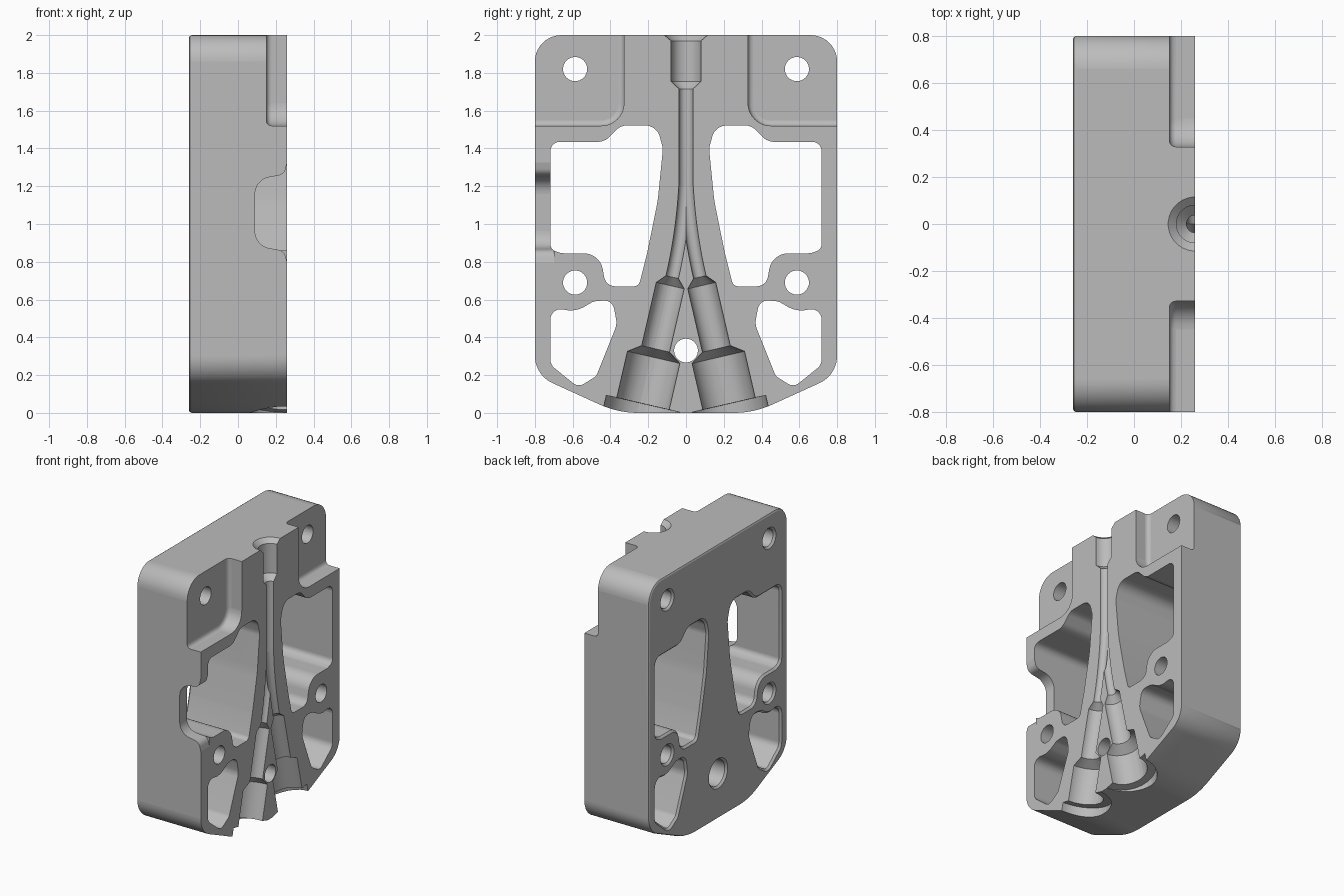
import bpy, bmesh, math
from mathutils import Vector

cube = bpy.data.objects.get("Cube")
if cube:
    bpy.data.objects.remove(cube, do_unlink=True)

FACE, BACK = 0.26, -0.26      # parting face and rear face, along x

metal = bpy.data.materials.new("light_grey_metal")
metal.use_nodes = True
metal.diffuse_color = (0.5, 0.5, 0.5, 1)
metal.node_tree.nodes["Principled BSDF"].inputs["Base Color"].default_value = (0.5, 0.5, 0.5, 1)


def rounded(corners, segs=8):
    """Closed 2D outline from (a, b, radius) corners, counter-clockwise."""
    pts, n, out = [Vector(c[:2]) for c in corners], len(corners), []
    for i, p in enumerate(pts):
        u, v, r = pts[i - 1] - p, pts[(i + 1) % n] - p, corners[i][2]
        if r == 0:
            out.append(p)
            continue
        half = u.angle(v) / 2
        t = min(r / math.tan(half), 0.49 * min(u.length, v.length))
        r = t * math.tan(half)
        u.normalize()
        v.normalize()
        c = p + (u + v).normalized() * r / math.sin(half)
        a, b = p + u * t - c, p + v * t - c
        start = math.atan2(a.y, a.x)
        turn = math.remainder(math.atan2(b.y, b.x) - start, math.tau)
        for k in range(segs + 1):
            ang = start + turn * k / segs
            out.append(Vector((c.x + r * math.cos(ang), c.y + r * math.sin(ang))))
    area = sum(out[i - 1].x * p.y - out[i - 1].y * p.x for i, p in enumerate(out))
    return out if area > 0 else out[::-1]


def circle(y, z, r, n=32):
    return [Vector((y + r * math.cos(math.tau * k / n), z + r * math.sin(math.tau * k / n)))
            for k in range(n)]


def offset(outline, d):
    """Push an outline outward by d."""
    out, n = [], len(outline)
    for i, p in enumerate(outline):
        e1 = (p - outline[i - 1]).normalized()
        e2 = (outline[(i + 1) % n] - p).normalized()
        n1, n2 = Vector((e1.y, -e1.x)), Vector((e2.y, -e2.x))
        m = (n1 + n2).normalized()
        out.append(p + m * d / max(m.dot(n1), 0.3))
    return out


def loft(name, rings):
    """Closed solid through matching rings, with outward normals."""
    bm = bmesh.new()
    loops = [[bm.verts.new(p) for p in ring] for ring in rings]
    n = len(loops[0])
    for lo, hi in zip(loops, loops[1:]):
        for i in range(n):
            j = (i + 1) % n
            bm.faces.new((lo[i], lo[j], hi[j], hi[i]))
    bm.faces.new(loops[0][::-1])
    bm.faces.new(loops[-1])
    bm.normal_update()
    if bm.calc_volume(signed=True) < 0:
        bmesh.ops.reverse_faces(bm, faces=bm.faces[:])
    mesh = bpy.data.meshes.new(name)
    bm.to_mesh(mesh)
    bm.free()
    mesh.materials.append(metal)
    ob = bpy.data.objects.new(name, mesh)
    bpy.context.scene.collection.objects.link(ob)
    return ob


def prism(name, outline, levels):
    """Stack a y-z outline along x; each level is (x, outward offset)."""
    return loft(name, [[(x, p.x, p.y) for p in (offset(outline, d) if d else outline)]
                       for x, d in levels])


def sweep(name, path, n=32):
    """Round passage centred on the parting face through (y, z, radius) stations."""
    rings = []
    for i, (y, z, r) in enumerate(path):
        a, b = path[max(i - 1, 0)], path[min(i + 1, len(path) - 1)]
        t = Vector((b[0] - a[0], b[1] - a[1])).normalized()
        ring = []
        for k in range(n):
            ang = math.tau * (k + 0.5) / n
            c, s = math.cos(ang) * r, math.sin(ang) * r
            ring.append((FACE + s, y - t.y * c, z + t.x * c))
        rings.append(ring)
    return loft(name, rings)


def mirrored(corners, side):
    return [(side * y, z, r) for y, z, r in corners]


def volume(mesh):
    bm = bmesh.new()
    bm.from_mesh(mesh)
    v = bm.calc_volume(signed=True)
    bm.free()
    return v


def carve(ob, cutter):
    """Subtract cutter, taking the first solver whose removed volume is sensible."""
    before, most = volume(ob.data), volume(cutter.data)
    mod = ob.modifiers.new("cut", "BOOLEAN")
    mod.operation, mod.object = "DIFFERENCE", cutter
    for solver in ("EXACT", "MANIFOLD", "FLOAT"):
        mod.solver = solver
        graph = bpy.context.evaluated_depsgraph_get()
        result = bpy.data.meshes.new_from_object(ob.evaluated_get(graph))
        removed = before - volume(result)
        if 1e-6 < removed < most * 1.01:
            ob.data = result
            break
    ob.modifiers.remove(mod)
    bpy.data.objects.remove(cutter, do_unlink=True)


# Main block with a softened rear rim
block_outline = rounded([(0.8, 2, 0.14), (-0.8, 2, 0.14), (-0.8, 0.2, 0.16), (-0.36, 0, 0.5),
                         (0.36, 0, 0.5), (0.8, 0.2, 0.16)], 10)
block = prism("mould_half", block_outline,
              [(BACK, -0.015), (BACK + 0.005, -0.005), (BACK + 0.015, 0), (FACE, 0)])

THROUGH = [(BACK - 0.02, 0.034), (BACK + 0.014, 0), (FACE + 0.1, 0)]
upper_window = [(0.718, 1.435, 0.05), (0.43, 1.435, 0.09), (0.345, 1.522, 0.08),
                (0.155, 1.522, 0.09), (0.122, 1.4, 0.1), (0.15, 1.12, 0.8), (0.205, 0.85, 0.8),
                (0.25, 0.67, 0.035), (0.425, 0.67, 0.06), (0.455, 0.845, 0.13),
                (0.66, 0.845, 0.1), (0.718, 0.865, 0.05)]
lower_window = [(0.718, 0.56, 0.06), (0.585, 0.535, 0.15), (0.49, 0.59, 0.06),
                (0.39, 0.6, 0.07), (0.365, 0.47, 0.1), (0.475, 0.195, 0.05),
                (0.57, 0.135, 0.05), (0.718, 0.255, 0.06)]
corner_step = [(0.328, 2.1, 0), (0.328, 1.52, 0.12), (0.95, 1.52, 0), (0.95, 2.1, 0)]
cutters = []
for side in (1, -1):
    # Weight-saving windows
    for name, shape in (("upper_window", upper_window), ("lower_window", lower_window)):
        cutters.append(prism(name, rounded(mirrored(shape, side)), THROUGH))
    # Stepped top corners with a filleted floor
    f = 0.028
    levels = [(0.15 + f * (1 - math.cos(a)), -f * (1 - math.sin(a)))
              for a in [k * math.pi / 8 for k in range(5)]]
    cutters.append(prism("corner_step", rounded(mirrored(corner_step, side)),
                         levels + [(FACE + 0.1, 0)]))
    # Dowel holes
    for z in (1.82, 0.69):
        cutters.append(prism("dowel_hole", circle(side * 0.587, z, 0.064), THROUGH))
    # Curved runner leading to a stepped, tilted cavity
    tilt, bend, top = math.radians(13), 2.85, 1.36
    path = [(0, top + 0.04, 0.034)]
    for k in range(13):
        a = tilt * k / 12
        path.append((side * bend * (1 - math.cos(a)), top - bend * math.sin(a), 0.034))
    y0, z0 = path[-1][:2]
    for drop, r in ((0.045, 0.076), (0.38, 0.076), (0.425, 0.143), (0.67, 0.143),
                    (0.671, 0.2), (0.95, 0.2)):
        path.append((y0 + side * drop * math.tan(tilt), z0 - drop, r))
    cutters.append(sweep("runner_cavity", path))

# Pouring sprue
cutters.append(sweep("sprue", [(0, 2.03, 0.15), (0, 1.97, 0.08), (0, 1.755, 0.08),
                               (0, 1.715, 0.037), (0, 1.2, 0.037)]))
# Centre bolt hole with a rear counterbore
cutters.append(prism("bolt_hole", circle(0, 0.33, 0.063), [(BACK - 0.1, 0), (FACE + 0.1, 0)]))
cutters.append(prism("bolt_counterbore", circle(0, 0.33, 0.095),
                     [(BACK - 0.02, 0.034), (BACK + 0.014, 0), (-0.03, 0)]))
# Rounded notch in the front side wall
notch = rounded([(0.32, 1.34, 0), (0.26, 1.325, 0), (0.245, 1.262, 0.05), (0.09, 1.235, 0.14),
                 (0.09, 0.885, 0.14), (0.245, 0.858, 0.05), (0.26, 0.795, 0), (0.32, 0.78, 0)])
cutters.append(loft("side_notch", [[(p.x, y, p.y) for p in notch] for y in (-0.9, -0.7)]))

for cutter in cutters:
    carve(block, cutter)

# Smooth the curved walls, keep the machined planes flat
bpy.context.view_layer.objects.active = block
block.select_set(True)
bpy.ops.object.shade_smooth_by_angle(angle=math.radians(28))
for poly in block.data.polygons:
    if max(abs(c) for c in poly.normal) > 0.9999:
        poly.use_smooth = False
